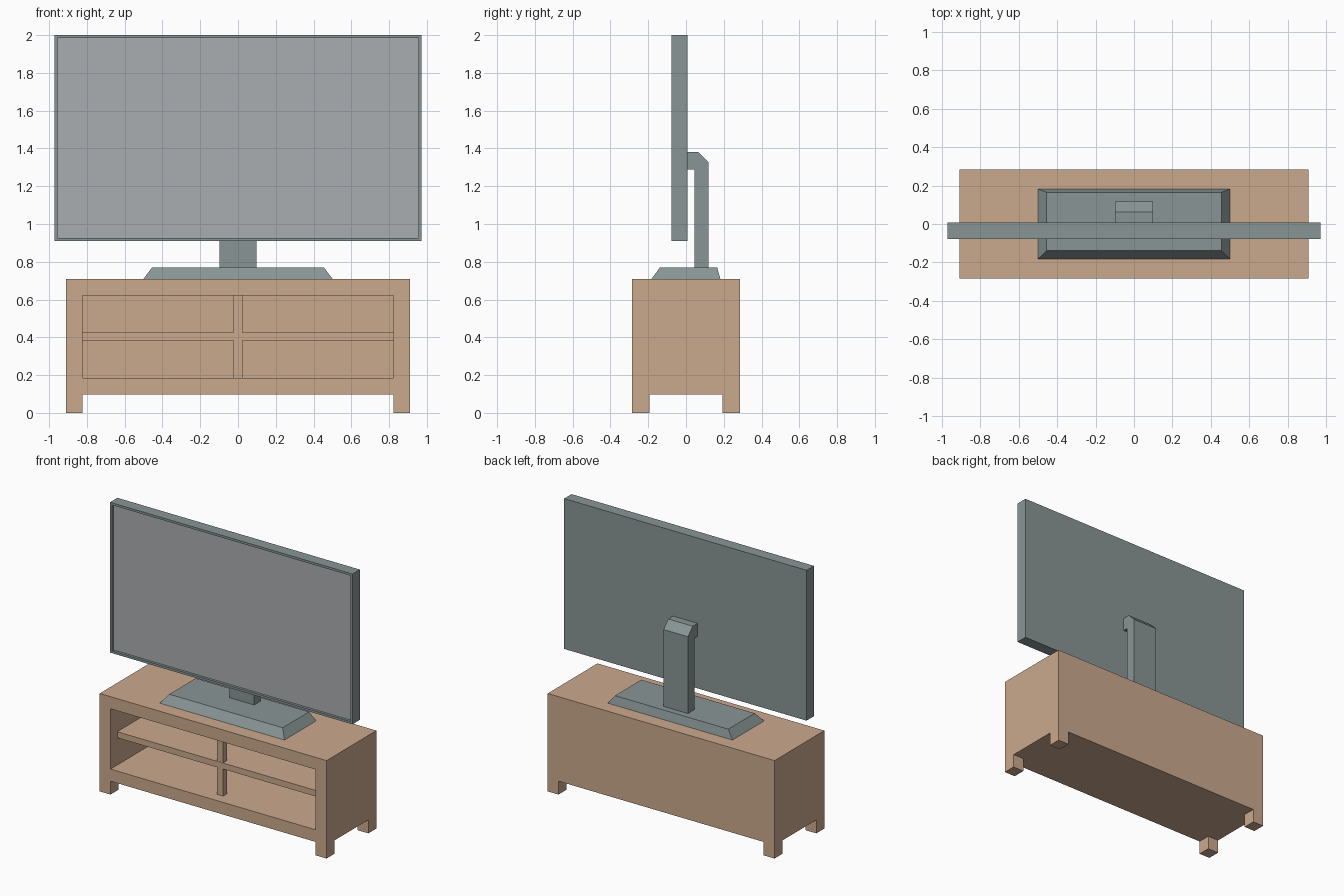
import bpy, bmesh

if "Cube" in bpy.data.objects:
    bpy.data.objects.remove(bpy.data.objects["Cube"])


def material(name, rgb):
    m = bpy.data.materials.new(name)
    m.diffuse_color = (*rgb, 1)
    m.use_nodes = True
    m.node_tree.nodes["Principled BSDF"].inputs["Base Color"].default_value = m.diffuse_color
    return m


WOOD = material("wood", (0.60, 0.40, 0.27))
CASING = material("casing", (0.25, 0.30, 0.30))
GLASS = material("screen_glass", (0.40, 0.42, 0.44))


def finish(name, bm, *mats):
    bmesh.ops.recalc_face_normals(bm, faces=bm.faces)
    me = bpy.data.meshes.new(name)
    bm.to_mesh(me)
    bm.free()
    ob = bpy.data.objects.new(name, me)
    bpy.context.collection.objects.link(ob)
    for m in mats:
        me.materials.append(m)
    return ob


def box_bm(x, y, z):
    """Box from (min, max) ranges."""
    bm = bmesh.new()
    bmesh.ops.create_cube(bm, size=1)
    for v in bm.verts:
        v.co = [r[0] if c < 0 else r[1] for r, c in zip((x, y, z), v.co)]
    return bm


def box(name, x, y, z, mat=WOOD):
    return finish(name, box_bm(x, y, z), mat)


def cut(target, name, x, y, z):
    c = box(name, x, y, z)
    c.hide_render = True
    c.hide_viewport = True
    mod = target.modifiers.new(name, 'BOOLEAN')
    mod.operation = 'DIFFERENCE'
    mod.solver = 'EXACT'
    mod.object = c


# Cabinet: one block with the gaps between the legs and the front cavity cut away
cabinet = box("cabinet", (-0.91, 0.91), (-0.285, 0.285), (0, 0.71))
cut(cabinet, "leg_gap_x_cutter", (-0.823, 0.823), (-0.5, 0.5), (-0.1, 0.097))
cut(cabinet, "leg_gap_y_cutter", (-1.2, 1.2), (-0.193, 0.193), (-0.1, 0.097))
cut(cabinet, "cavity_cutter", (-0.823, 0.823), (-0.5, 0.265), (0.185, 0.622))

# Shelf and the centre posts above and below it
box("shelf", (-0.823, 0.823), (-0.207, 0.265), (0.382, 0.426))
for name, z in (("lower_post", (0.185, 0.382)), ("upper_post", (0.426, 0.622))):
    box(name, (-0.024, 0.024), (-0.205, -0.16), z)

# Stand base: box with its top drawn in
bm = box_bm((-0.5, 0.5), (-0.182, 0.182), (0.71, 0.77))
for v in bm.verts:
    if v.co.z > 0.75:
        v.co.x = 0.455 if v.co.x > 0 else -0.455
        v.co.y = 0.165 if v.co.y > 0 else -0.138
finish("stand_base", bm, CASING)

# Stand neck: hooked side profile extruded across x
profile = [(0.007, 1.382), (0.063, 1.382), (0.118, 1.327), (0.118, 0.77),
           (0.045, 0.77), (0.045, 1.288), (0.007, 1.288)]
bm = bmesh.new()
face = bm.faces.new([bm.verts.new((-0.098, y, z)) for y, z in profile])
side = bmesh.ops.extrude_face_region(bm, geom=[face])["geom"]
for v in side:
    if isinstance(v, bmesh.types.BMVert):
        v.co.x = 0.098
finish("stand_neck", bm, CASING)

# Television: front face inset into a bezel, then sunk to form the screen
bm = box_bm((-0.972, 0.972), (-0.077, 0.007), (0.91, 2.0))
bm.normal_update()
front = min(bm.faces, key=lambda f: f.calc_center_median().y)
bmesh.ops.inset_region(bm, faces=[front], thickness=0.023)
bmesh.ops.inset_region(bm, faces=[front], thickness=0.0001, depth=-0.018)
front.material_index = 1
finish("television", bm, CASING, GLASS)
